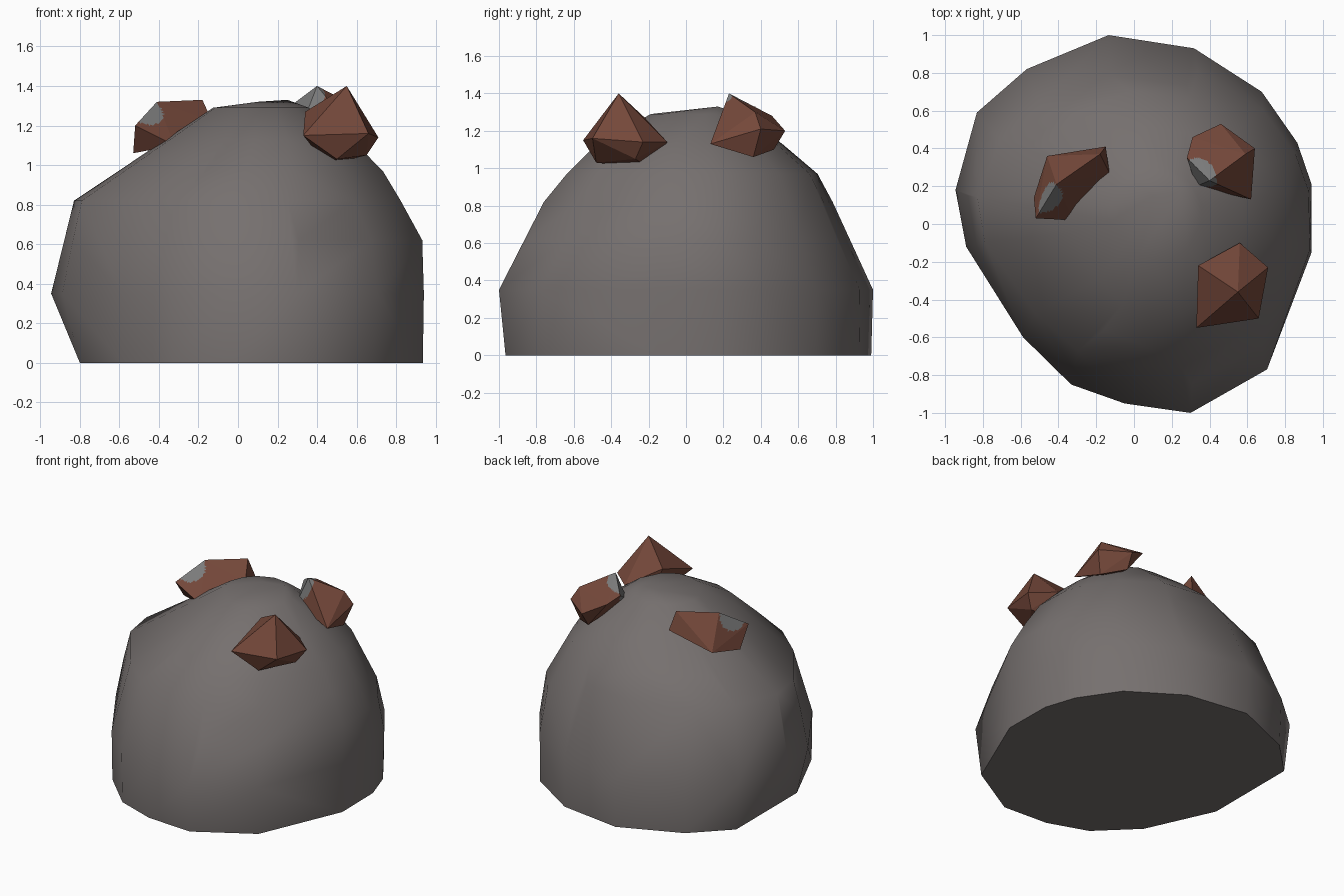
import bpy
import bmesh
from mathutils import Vector

default_cube = bpy.data.objects.get("Cube")
if default_cube:
    bpy.data.objects.remove(default_cube, do_unlink=True)


def make_material(name, colour):
    mat = bpy.data.materials.new(name)
    mat.use_nodes = True
    mat.diffuse_color = (*colour, 1)
    mat.node_tree.nodes["Principled BSDF"].inputs["Base Color"].default_value = (*colour, 1)
    return mat


stone = make_material("warm grey stone", (0.18, 0.162, 0.158))
ore = make_material("rusty brown ore", (0.175, 0.064, 0.042))
bare = make_material("pale grey ore patch", (0.2, 0.2, 0.2))


def hull_mesh(bm, points):
    """Fill a bmesh with the convex hull of the points."""
    verts = [bm.verts.new(p) for p in points]
    bmesh.ops.convex_hull(bm, input=verts)
    loose = [v for v in bm.verts if not v.link_faces]
    bmesh.ops.delete(bm, geom=loose, context='VERTS')
    bmesh.ops.recalc_face_normals(bm, faces=bm.faces)


def make_object(name, bm, materials):
    mesh = bpy.data.meshes.new(name)
    bm.to_mesh(mesh)
    bm.free()
    for mat in materials:
        mesh.materials.append(mat)
    obj = bpy.data.objects.new(name, mesh)
    bpy.context.collection.objects.link(obj)
    return obj


def rounded(corner, amount):
    """Pull a corner that sticks out of the unit circle back towards it."""
    p = Vector(corner)
    return p.lerp(p / max(1, p.length), amount)


# Boulder: one plan outline fitted into a box at each height
plan = [(-0.14, 1), (0.34, 0.93), (0.72, 0.7), (0.92, 0.43), (1, 0.21), (1, -0.15),
        (0.75, -0.77), (0.32, -1), (-0.05, -0.95), (-0.35, -0.85), (-0.62, -0.6),
        (-0.94, -0.12), (-1, 0.18), (-0.88, 0.59), (-0.6, 0.82)]
# height, x range, y range, roundness
levels = [(0.35, -0.945, 0.94, -1, 1, 0), (0.62, -0.89, 0.94, -0.88, 0.87, 0.8),
          (0.82, -0.84, 0.83, -0.79, 0.79, 0.8), (0.97, -0.6, 0.74, -0.67, 0.71, 1),
          (1.13, -0.37, 0.58, -0.5, 0.52, 1), (1.29, -0.13, 0.36, -0.2, 0.3, 1)]
points = [(0.25, 0.17, 1.33), (0.1, 0.15, 1.32)]
for z, x0, x1, y0, y1, roundness in levels:
    for corner in plan:
        p = rounded(corner, roundness)
        points.append(((x0 + x1 + p.x * (x1 - x0)) / 2, (y0 + y1 + p.y * (y1 - y0)) / 2, z))

# Boulder base: the outline cut short on its right and front
for corner in plan:
    p = rounded(corner, 0.5)
    points.append((max(p.x * 0.94, -0.8), max(p.y * 0.995, -0.965), 0))

bm = bmesh.new()
hull_mesh(bm, points)
boulder = make_object("boulder", bm, [stone])
bpy.ops.object.select_all(action='DESELECT')
boulder.select_set(True)
bpy.context.view_layer.objects.active = boulder
bpy.ops.object.shade_smooth_by_angle(angle=1.15)


# Ore chunks: faceted lumps, some with a bare patch near one corner
def make_chunk(name, points, patch=None, radius=0.1):
    bm = bmesh.new()
    hull_mesh(bm, points)
    if patch:
        bmesh.ops.subdivide_edges(bm, edges=bm.edges[:], cuts=15, use_grid_fill=True)
        for face in bm.faces:
            near = (face.calc_center_median() - Vector(patch)).length < radius
            face.material_index = 1 if near else 0
    make_object(name, bm, [ore, bare])


make_chunk("front_ore_chunk", [
    (0.55, -0.36, 1.4), (0.33, -0.55, 1.15), (0.66, -0.5, 1.16), (0.71, -0.23, 1.14),
    (0.56, -0.1, 1.14), (0.34, -0.22, 1.27), (0.5, -0.48, 1.03), (0.65, -0.27, 1.05),
    (0.45, -0.2, 1)])
make_chunk("back_ore_chunk", [
    (0.4, 0.23, 1.4), (0.46, 0.53, 1.2), (0.59, 0.37, 1.3), (0.64, 0.4, 1.21),
    (0.62, 0.13, 1.13), (0.31, 0.46, 1.28), (0.28, 0.35, 1.31), (0.33, 0.2, 1.22),
    (0.59, 0.36, 1.06), (0.45, 0.47, 1.1)], patch=(0.33, 0.24, 1.34), radius=0.11)
make_chunk("side_ore_chunk", [
    (-0.15, 0.41, 1.2), (-0.18, 0.37, 1.33), (-0.41, 0.21, 1.32), (-0.52, 0.03, 1.2),
    (-0.53, 0.14, 1.06), (-0.46, 0.36, 1.1), (-0.13, 0.27, 1.22), (-0.32, 0.02, 1.1)],
    patch=(-0.47, 0.13, 1.28))
